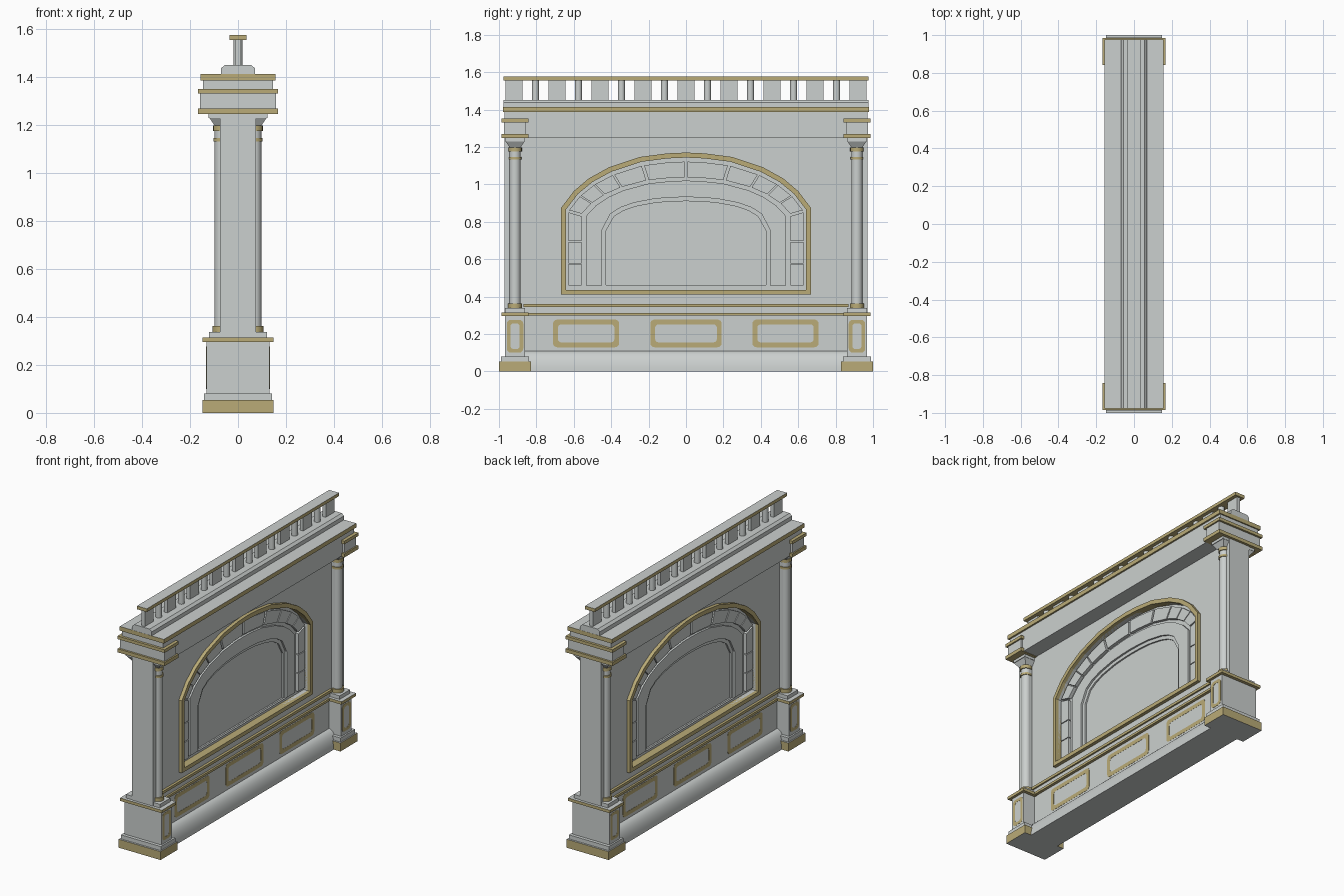
import bpy, bmesh, math
from mathutils import Matrix

if "Cube" in bpy.data.objects:
    bpy.data.objects.remove(bpy.data.objects["Cube"])


def material(name, rgb):
    m = bpy.data.materials.new(name)
    m.diffuse_color = (*rgb, 1)
    m.use_nodes = True
    m.node_tree.nodes["Principled BSDF"].inputs["Base Color"].default_value = m.diffuse_color
    return m


STONE = material("grey stone", (0.60, 0.63, 0.62))
GOLD = material("dull gold", (0.49, 0.41, 0.185))


def finish(name, bm, mat, grey_caps=(), smooth=False):
    """Turn a bmesh into an object; grey_caps lists z directions left as stone."""
    bmesh.ops.recalc_face_normals(bm, faces=bm.faces[:])
    bm.normal_update()
    for f in bm.faces:
        if any(f.normal.z * d > 0.9 for d in grey_caps):
            f.material_index = 1
    me = bpy.data.meshes.new(name)
    bm.to_mesh(me)
    bm.free()
    me.materials.append(mat)
    if grey_caps:
        me.materials.append(STONE)
    ob = bpy.data.objects.new(name, me)
    bpy.context.collection.objects.link(ob)
    if smooth:
        bpy.ops.object.select_all(action='DESELECT')
        ob.select_set(True)
        bpy.context.view_layer.objects.active = ob
        bpy.ops.object.shade_smooth_by_angle(angle=math.radians(40))
    return ob


def box(name, hx, y0, y1, z0, z1, mat=STONE, grey_caps=(), cx=0):
    bm = bmesh.new()
    bmesh.ops.create_cube(bm, size=1)
    for v in bm.verts:
        v.co.x = cx + v.co.x * 2 * hx
        v.co.y = (y0 + y1) / 2 + v.co.y * (y1 - y0)
        v.co.z = (z0 + z1) / 2 + v.co.z * (z1 - z0)
    return finish(name, bm, mat, grey_caps)


def cone(name, x, y, z0, z1, r0, r1, mat=STONE, sides=16, turn=0):
    bm = bmesh.new()
    bmesh.ops.create_cone(bm, cap_ends=True, segments=sides, radius1=r0, radius2=r1, depth=z1 - z0,
                          matrix=Matrix.Translation((x, y, (z0 + z1) / 2)) @ Matrix.Rotation(turn, 4, 'Z'))
    return finish(name, bm, mat, smooth=sides > 4)


def plate(name, loops, half, mat=STONE):
    """Fill the (y, z) loops, holes allowed, and extrude from x=-half to x=+half."""
    bm = bmesh.new()
    for loop in loops:
        vs = [bm.verts.new((-half, y, z)) for y, z in loop]
        for a, b in zip(vs, vs[1:] + vs[:1]):
            bm.edges.new((a, b))
    bmesh.ops.triangle_fill(bm, edges=bm.edges[:], use_beauty=True, normal=(1, 0, 0))
    ext = bmesh.ops.extrude_face_region(bm, geom=bm.faces[:])
    moved = [g for g in ext["geom"] if isinstance(g, bmesh.types.BMVert)]
    bmesh.ops.translate(bm, verts=moved, vec=(2 * half, 0, 0))
    return finish(name, bm, mat)


def long_profile(name, pts, length, smooth=False):
    """Extrude an (x, z) outline along y."""
    bm = bmesh.new()
    a = [bm.verts.new((x, -length, z)) for x, z in pts]
    b = [bm.verts.new((x, length, z)) for x, z in pts]
    bm.faces.new(a)
    bm.faces.new(b)
    for i in range(len(pts)):
        j = (i + 1) % len(pts)
        bm.faces.new((a[i], a[j], b[j], b[i]))
    return finish(name, bm, STONE, smooth=smooth)


U = [1, 0.9, 0.78, 0.62, 0.37, 0.15, 0]
V = [0, 0.30, 0.53, 0.73, 0.92, 0.985, 1]


def half_arch(w, spring, top, p=1):
    return [(w * u, spring + (top - spring) * v ** p) for u, v in zip(U, V)]


def arch(w, spring, top, bottom, p=1):
    h = half_arch(w, spring, top, p)
    return [(w, bottom)] + h + [(-y, z) for y, z in h[-2::-1]] + [(-w, bottom)]


def round_rect(cy, cz, hy, hz, r):
    out = []
    for k, (sy, sz) in enumerate(((1, 1), (-1, 1), (-1, -1), (1, -1))):
        for i in range(5):
            a = (k + i / 4) * math.pi / 2
            out.append((cy + sy * (hy - r) + r * math.cos(a), cz + sz * (hz - r) + r * math.sin(a)))
    return out


def gold_panel(name, cy, cz, hy, hz, w, half):
    plate(name, [round_rect(cy, cz, hy, hz, 0.022), round_rect(cy, cz, hy - w, hz - w, 0.018)], half, GOLD)


# Wall with arched niche stepping inward on both sides
WALL = 0.046
outer = arch(0.667, 0.875, 1.17, 0.41)
inner = arch(0.642, 0.865, 1.143, 0.435)
band_out = arch(0.535, 0.83, 1.02, 0.46)
band_in = arch(0.45, 0.755, 0.932, 0.46, 0.6)
panel = arch(0.428, 0.75, 0.91, 0.462, 0.6)
wall = [(-0.93, 0.0), (0.93, 0.0), (0.93, 1.26), (-0.93, 1.26)]
plate("wall", [wall, inner], WALL)
plate("arch_frame", [outer, inner], 0.068, GOLD)
plate("niche_field", [inner, band_out], 0.018)
plate("niche_band", [band_out, band_in], 0.032)
plate("niche_step", [band_in, panel], 0.02)
plate("niche_panel", [panel], 0.01)

# Ring of stones around the niche
so, si = half_arch(0.63, 0.86, 1.125), half_arch(0.558, 0.84, 1.035)
quads = [[(0.627, z), (0.56, z), (0.56, z + 0.115), (0.627, z + 0.115)] for z in (0.458, 0.578)]
quads.append([(0.627, 0.698), (0.56, 0.698), (0.56, 0.83), (0.627, 0.85)])
for ids in ((0, 1), (1, 2), (2, 3), (3, 4), (4, 5, 6)):
    q = [so[i] for i in ids] + [si[i] for i in reversed(ids)]
    cy, cz = sum(p[0] for p in q) / len(q), sum(p[1] for p in q) / len(q)
    quads.append([(cy + (y - cy) * 0.93, cz + (z - cz) * 0.93) for y, z in q])
for s in (-1, 1):
    for q in quads:
        plate("arch_stone", [[(s * y, z) for y, z in q]], 0.038)

# Skirting, gold mouldings and panels on the lower wall
quarter = [(0.04 + 0.062 * math.cos(a), 0.11 * math.sin(a)) for a in [i * math.pi / 16 for i in range(9)]]
long_profile("skirting", quarter + [(-x, z) for x, z in reversed(quarter)], 0.87, True)
box("dado_lower_moulding", 0.064, -0.87, 0.87, 0.298, 0.313, GOLD)
box("dado_ledge", 0.052, -0.87, 0.87, 0.313, 0.346)
box("dado_upper_moulding", 0.062, -0.87, 0.87, 0.344, 0.361, GOLD)
for cy, hy in ((-0.534, 0.177), (0, 0.191), (0.532, 0.177)):
    gold_panel("dado_panel_trim", cy, 0.203, hy, 0.074, 0.026, WALL + 0.001)

# End pedestals, piers, columns and capital blocks
for s in (-1, 1):
    c = s * 0.914

    def end(name, hx, hy, z0, z1, mat=STONE, caps=()):
        box(name, hx, c - hy, c + hy, z0, z1, mat, caps)

    end("pedestal_base", 0.149, 0.086, 0, 0.054, GOLD, (1, -1))
    end("pedestal_plinth", 0.142, 0.074, 0.054, 0.08)
    end("pedestal_block", 0.132, 0.053, 0.08, 0.297)
    end("pedestal_cap", 0.149, 0.073, 0.296, 0.315, GOLD, (1,))
    gold_panel("pedestal_panel_trim", c, 0.188, 0.044, 0.088, 0.019, 0.133)
    box("pier", 0.075, s * 0.885, s * 0.97, 0.31, 1.25)
    end("block_lower_moulding", 0.167, 0.072, 1.247, 1.27, GOLD)
    end("capital_block", 0.158, 0.059, 1.27, 1.333)
    end("block_upper_moulding", 0.167, 0.072, 1.332, 1.352, GOLD)
    for x in (-0.068, 0.068):
        box("column_plinth", 0.053, c - 0.053, c + 0.053, 0.315, 0.338, cx=x)
        cone("column_base_ring", x, c, 0.338, 0.362, 0.038, 0.038, GOLD)
        cone("column_shaft", x, c, 0.36, 1.21, 0.030, 0.030)
        cone("column_thin_ring", x, c, 1.132, 1.146, 0.035, 0.035, GOLD)
        cone("column_neck_ring", x, c, 1.176, 1.198, 0.036, 0.036, GOLD)
        cone("column_capital", x, c, 1.198, 1.232, 0.042, 0.074, sides=4, turn=math.pi / 4)
        box("column_abacus", 0.055, c - 0.053, c + 0.053, 1.23, 1.248, cx=x)

# Frieze, cornice and balustrade
box("frieze", 0.146, -0.97, 0.97, 1.25, 1.387)
box("cornice", 0.157, -0.978, 0.978, 1.386, 1.413, GOLD, (1,))
curb = [(0.07, 1.413), (0.07, 1.438), (0.055, 1.452)]
long_profile("balustrade_curb", curb + [(-x, z) for x, z in reversed(curb)], 0.977)
for i in range(-4, 5):
    box("balustrade_panel", 0.012, i * 0.23 - 0.045, i * 0.23 + 0.045, 1.45, 1.557)
for i in range(-4, 4):
    cone("baluster", 0, i * 0.23 + 0.115, 1.45, 1.557, 0.019, 0.019, sides=12)
box("balustrade_rail", 0.035, -0.977, 0.977, 1.556, 1.577, GOLD, (1,))
